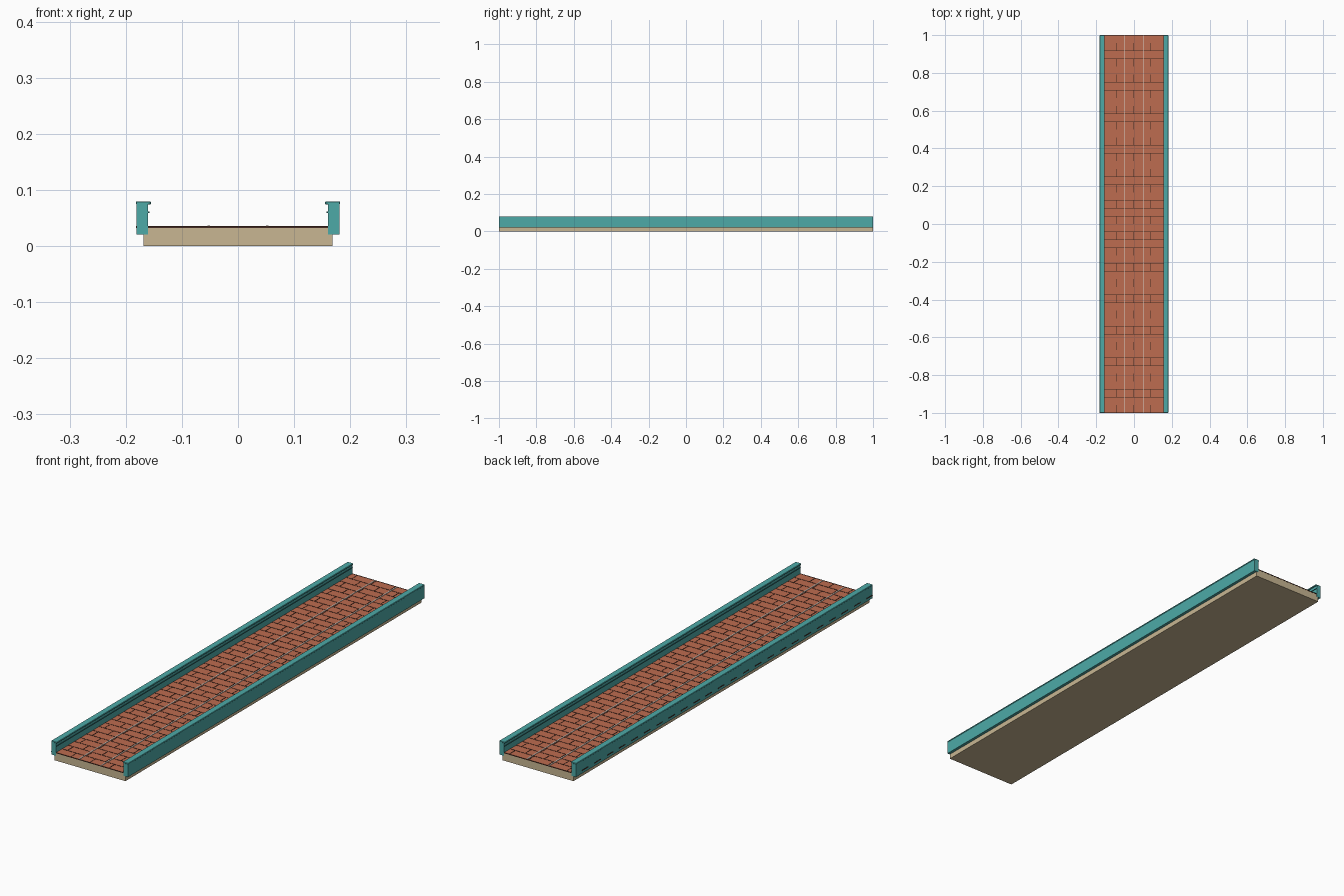
import bpy
import bmesh

default = bpy.data.objects.get("Cube")
if default:
    bpy.data.objects.remove(default, do_unlink=True)


def material(name, rgb):
    m = bpy.data.materials.new(name)
    m.use_nodes = True
    m.diffuse_color = (*rgb, 1)
    m.node_tree.nodes["Principled BSDF"].inputs["Base Color"].default_value = (*rgb, 1)
    return m


stone = material("tan stone", (0.58, 0.47, 0.29))
brick = material("red brick", (0.51, 0.15, 0.08))
mortar = material("dark mortar", (0.055, 0.022, 0.014))
teal = material("teal paint", (0.075, 0.40, 0.39))
dark_teal = material("dark teal trim", (0.02, 0.11, 0.11))
line_white = material("line white", (0.75, 0.72, 0.66))


def add_box(bm, x, y, z):
    """Add a box from (min, max) ranges."""
    verts = bmesh.ops.create_cube(bm, size=1)["verts"]
    for v in verts:
        for i, (lo, hi) in enumerate((x, y, z)):
            v.co[i] = hi if v.co[i] > 0 else lo


def build(name, mat, boxes, bevel=0):
    bm = bmesh.new()
    for b in boxes:
        add_box(bm, *b)
    mesh = bpy.data.meshes.new(name)
    bm.to_mesh(mesh)
    bm.free()
    mesh.materials.append(mat)
    obj = bpy.data.objects.new(name, mesh)
    bpy.context.collection.objects.link(obj)
    if bevel:
        mod = obj.modifiers.new("Bevel", "BEVEL")
        mod.width = bevel
        mod.segments = 1
    return obj


# Deck slab and brick paving
FULL = (-1, 1)
build("deck_slab", stone, [((-0.168, 0.168), (-0.999, 0.999), (0, 0.032))])
build("brick_paving", brick, [((-0.162, 0.162), (-0.9985, 0.9985), (0.030, 0.0345))])

# Mortar joints in running bond
ROWS = 48
PITCH = 2 / ROWS
BRICK = 0.09
JOINT = 0.0008
Z_JOINT = (0.032, 0.0355)
joints = []
for r in range(ROWS + 1):
    y = -1 + r * PITCH
    joints.append(((-0.16, 0.16), (max(y - JOINT, -1), min(y + JOINT, 1)), Z_JOINT))
for r in range(ROWS):
    y = -1 + r * PITCH
    start = -2 * BRICK - 0.001 if r % 2 == 0 else -1.5 * BRICK
    for c in range(4):
        x = start + c * BRICK
        joints.append(((x - JOINT, x + JOINT), (y, y + PITCH), Z_JOINT))
build("mortar_joints", mortar, joints)

# Painted lane lines
build("lane_lines", line_white,
      [((x - 0.002, x + 0.002), FULL, (0.034, 0.0365)) for x in (-0.052, 0.052)])

# Side walls with cap and inner trim
for side, s in (("left", 1), ("right", -1)):
    def span(a, b):
        return tuple(sorted((s * a, s * b)))
    build(side + "_wall", teal, [(span(0.16, 0.1805), FULL, (0.021, 0.075))])
    build(side + "_wall_cap", teal, [(span(0.155, 0.182), FULL, (0.074, 0.08))], 0.0015)
    build(side + "_inner_trim", dark_teal, [(span(0.1575, 0.161), FULL, (0.0595, 0.062))])
